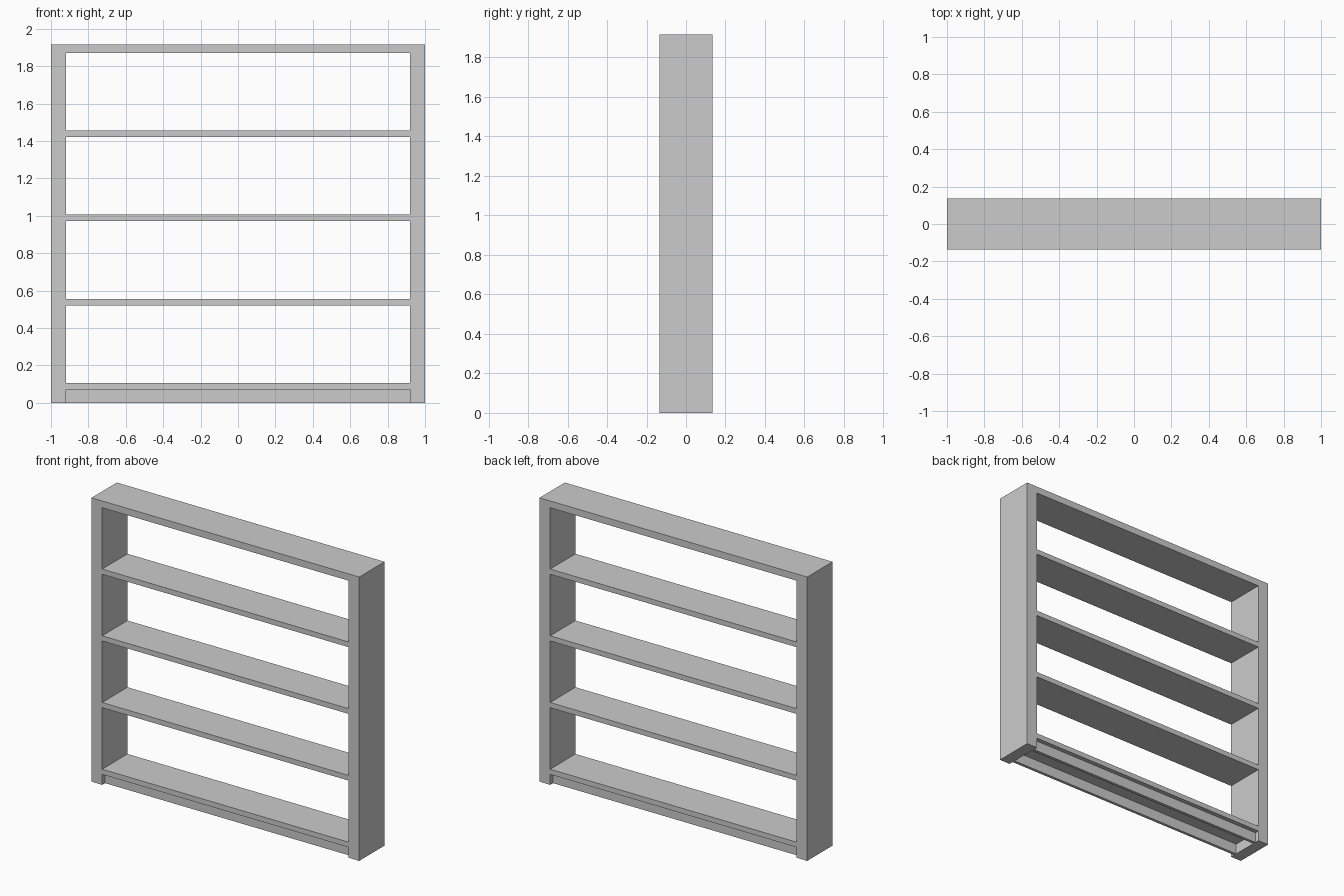
import bpy

if "Cube" in bpy.data.objects:
    bpy.data.objects.remove(bpy.data.objects["Cube"])

WIDTH, DEPTH, HEIGHT = 2.0, 0.27, 1.917
SIDE = 0.08
INNER = WIDTH - 2 * SIDE


def box(name, size, centre):
    bpy.ops.mesh.primitive_cube_add(size=1, location=centre)
    ob = bpy.context.object
    ob.name = name
    ob.scale = size
    bpy.ops.object.transform_apply(location=False, rotation=False, scale=True)
    return ob


# upright side panels
for label, s in (("left", -1), ("right", 1)):
    box(label + "_side_panel", (SIDE, DEPTH, HEIGHT),
        (s * (WIDTH - SIDE) / 2, 0, HEIGHT / 2))

# thicker top board
TOP = 0.046
box("top_board", (INNER, DEPTH, TOP), (0, 0, HEIGHT - TOP / 2))

# evenly spaced shelves, bottom one resting on the plinth
SHELF, FIRST, STEP = 0.035, 0.088, 0.4505
for i in range(4):
    box(f"shelf_{i + 1}", (INNER, DEPTH, SHELF), (0, 0, FIRST + i * STEP))

# recessed kick boards, front and back
KICK, RECESS = 0.02, 0.03
kick_top = FIRST - SHELF / 2
for label, s in (("front", -1), ("back", 1)):
    box(label + "_kick_board", (INNER, KICK, kick_top),
        (0, s * (DEPTH / 2 - RECESS - KICK / 2), kick_top / 2))
